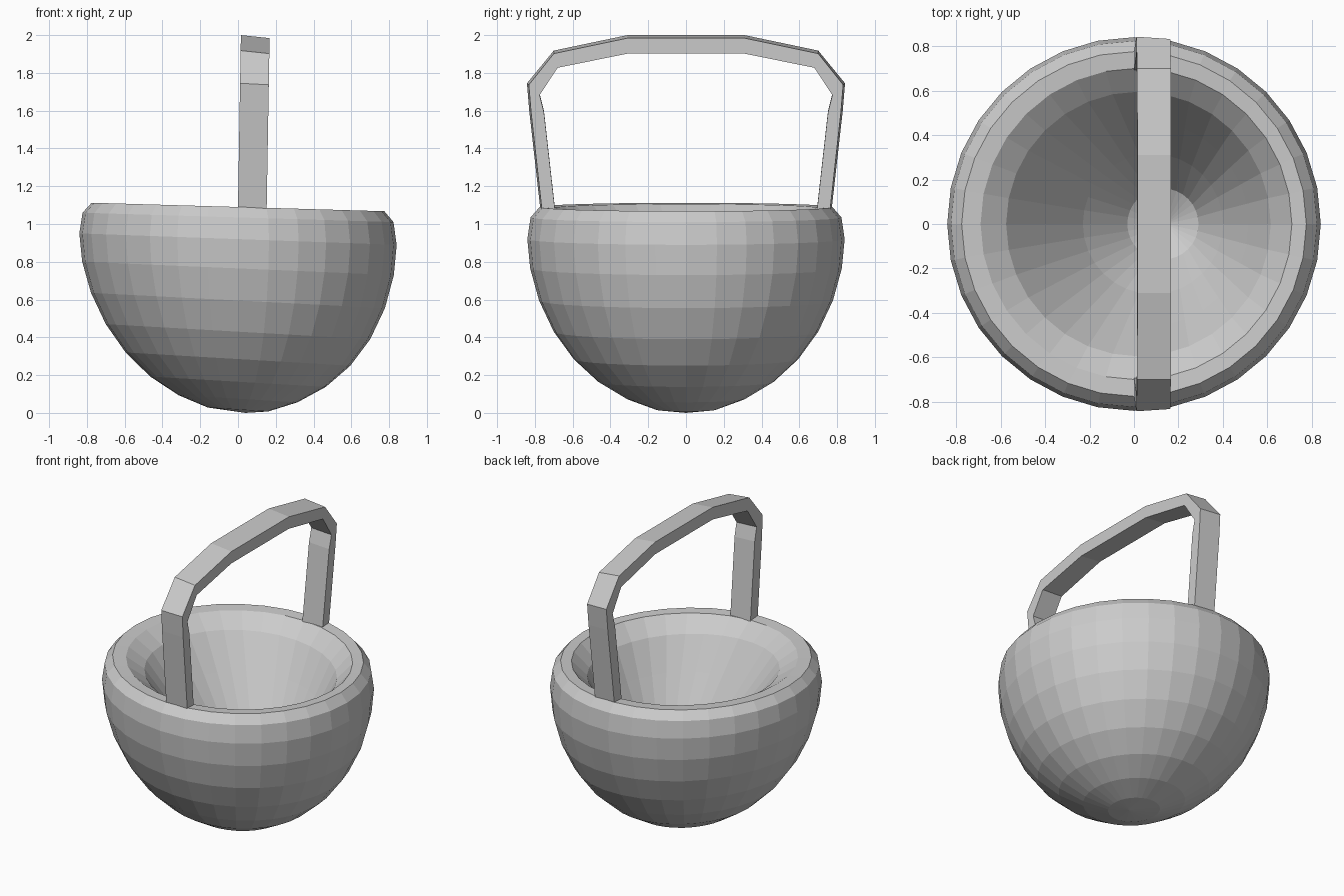
import bpy, bmesh
from math import cos, sin, pi

if "Cube" in bpy.data.objects:
    bpy.data.objects.remove(bpy.data.objects["Cube"])

SEG = 32


def make_object(name, bm):
    bmesh.ops.recalc_face_normals(bm, faces=bm.faces)
    mesh = bpy.data.meshes.new(name)
    bm.to_mesh(mesh)
    bm.free()
    obj = bpy.data.objects.new(name, mesh)
    bpy.context.collection.objects.link(obj)
    return obj


# Basket bowl: rings of (radius, height, centre x, slope along x)
rings = [
    (0.16, 0.018, 0.00, 0.065), (0.315, 0.075, 0.00, 0.06),
    (0.465, 0.165, 0.00, 0.059), (0.595, 0.285, 0.00, 0.059),
    (0.70, 0.43, 0.00, 0.057), (0.778, 0.595, 0.00, 0.052),
    (0.825, 0.765, 0.00, 0.043), (0.84, 0.92, 0.00, 0.036),
    (0.823, 1.035, 0.00, 0.03), (0.775, 1.09, 0.00, 0.029),
    # inside, a dished-in hollow leaning to +x
    (0.70, 1.085, 0.01, 0.029), (0.595, 0.996, 0.02, 0.055),
    (0.465, 0.785, 0.05, 0.06), (0.315, 0.545, 0.085, 0.06),
    (0.16, 0.335, 0.13, 0.06),
]
bm = bmesh.new()
loops = []
for r, z, cx, slope in rings:
    loops.append([bm.verts.new((cx + r * cos(2 * pi * i / SEG),
                                r * sin(2 * pi * i / SEG),
                                z - slope * r * cos(2 * pi * i / SEG)))
                  for i in range(SEG)])
for a, b in zip(loops, loops[1:]):
    for i in range(SEG):
        j = (i + 1) % SEG
        bm.faces.new((a[i], a[j], b[j], b[i]))
# Outer and inner poles
for loop, pole in ((loops[0], (0.04, 0, 0.0)), (loops[-1], (0.14, 0, 0.25))):
    p = bm.verts.new(pole)
    for i in range(SEG):
        bm.faces.new((loop[i], loop[(i + 1) % SEG], p))
make_object("basket_bowl", bm)

# Handle: half arch as outer and inner (y, z) pairs, mirrored in y
half = [
    ((0.768, 1.05), (0.69, 1.05)), ((0.83, 1.60), (0.752, 1.60)),
    ((0.842, 1.745), (0.775, 1.69)), ((0.70, 1.918), (0.68, 1.835)),
    ((0.31, 2.0), (0.31, 1.918)),
]
arch = half + [((-o[0], o[1]), (-n[0], n[1])) for o, n in reversed(half)]
bm = bmesh.new()
sections = []
for outer, inner in arch:
    sec = []
    for (y, z), side in ((outer, 0), (outer, 1), (inner, 1), (inner, 0)):
        x = 0.017 * (z - 1.1) + 0.152 * side
        drop = (0.008 + 0.008 * (z > 1.9)) * side
        if side and (y, z) == outer and abs(y) > 0.75:
            y *= 0.988
        sec.append(bm.verts.new((x, y, z - drop)))
    sections.append(sec)
for a, b in zip(sections, sections[1:]):
    for i in range(4):
        j = (i + 1) % 4
        bm.faces.new((a[i], a[j], b[j], b[i]))
bm.faces.new(sections[0])
bm.faces.new(sections[-1])
make_object("handle", bm)
